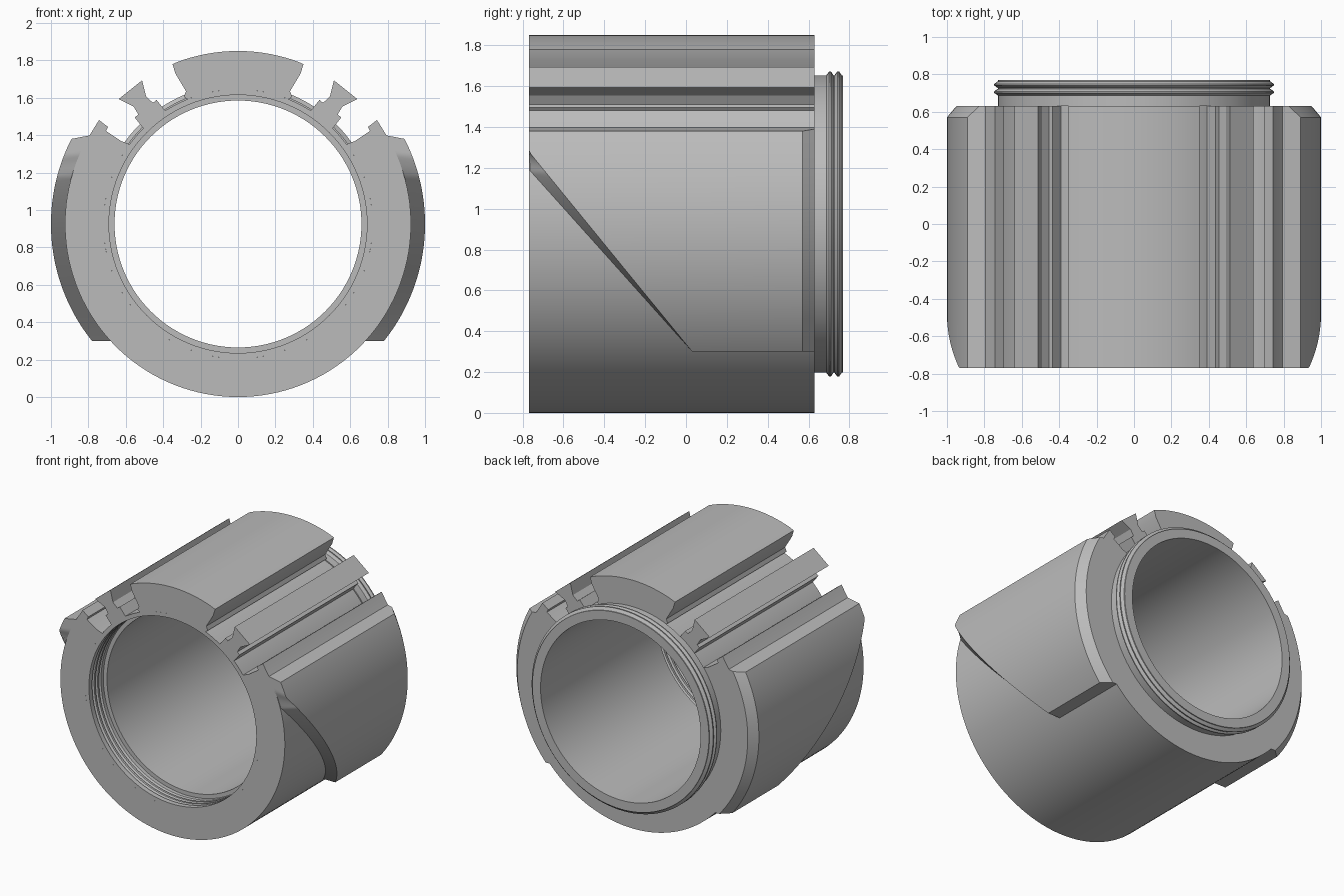
import bpy, bmesh
from math import sin, cos, radians, sqrt, asin

if "Cube" in bpy.data.objects:
    bpy.data.objects.remove(bpy.data.objects["Cube"])

AXIS_Z = 0.925          # height of the bore axis
R_FLOOR, R_BODY, R_WING = 0.72, 0.925, 1.0
FRONT, BACK, END = -0.77, 0.63, 0.77

steel = bpy.data.materials.new("steel grey")
steel.use_nodes = True
GREY = (0.5, 0.5, 0.5, 1)
steel.diffuse_color = GREY
steel.node_tree.nodes["Principled BSDF"].inputs["Base Color"].default_value = GREY


def finish(bm, name):
    bmesh.ops.recalc_face_normals(bm, faces=bm.faces[:])
    mesh = bpy.data.meshes.new(name)
    bm.to_mesh(mesh)
    bm.free()
    mesh.materials.append(steel)
    obj = bpy.data.objects.new(name, mesh)
    bpy.context.collection.objects.link(obj)
    bpy.ops.object.select_all(action='DESELECT')
    bpy.context.view_layer.objects.active = obj
    obj.select_set(True)
    bpy.ops.object.shade_smooth_by_angle(angle=radians(25))
    return obj


def arc(radius, start, end, steps):
    """Points on a circle round the bore axis, angles in degrees from +x."""
    angles = [radians(start + (end - start) * i / steps) for i in range(steps + 1)]
    return [(radius * cos(a), AXIS_Z + radius * sin(a)) for a in angles]


def mirrored(points):
    return [(-x, z) for x, z in reversed(points)]


def extrude(name, outline):
    """Extrude an x-z outline along the body length."""
    bm = bmesh.new()
    face = bm.faces.new([bm.verts.new((x, FRONT, z)) for x, z in outline])
    new = bmesh.ops.extrude_face_region(bm, geom=[face])["geom"]
    verts = [v for v in new if isinstance(v, bmesh.types.BMVert)]
    bmesh.ops.translate(bm, verts=verts, vec=(0, BACK - FRONT, 0))
    return finish(bm, name)


def loft(name, sections, closed=False):
    """Join closed cross-sections in order, capping the ends when open."""
    bm = bmesh.new()
    rings = [[bm.verts.new(p) for p in s] for s in sections]
    n = len(rings[0])
    pairs = list(zip(rings, rings[1:]))
    if closed:
        pairs.append((rings[-1], rings[0]))
    for a, b in pairs:
        for i in range(n):
            j = (i + 1) % n
            bm.faces.new((a[i], a[j], b[j], b[i]))
    if not closed:
        bm.faces.new(rings[0])
        bm.faces.new(rings[-1])
    return finish(bm, name)


# Threaded sleeve: bore, grooved front socket and rear spigot
profile = [(0.69, FRONT)]
for y in (-0.72, -0.68, -0.64):
    profile += [(0.69, y - 0.012), (0.705, y), (0.69, y + 0.012)]
profile += [(0.69, -0.6), (0.66, -0.6), (0.66, END), (0.728, END)]
for y in (0.745, 0.705):
    profile += [(0.728, y + 0.018), (0.748, y + 0.004), (0.748, y - 0.004), (0.728, y - 0.018)]
profile += [(0.728, BACK), (R_FLOOR, BACK), (R_FLOOR, FRONT)]
SEGMENTS = 112
sections = []
for i in range(SEGMENTS):
    a = radians(360 * i / SEGMENTS)
    sections.append([(r * cos(a), y, AXIS_Z + r * sin(a)) for r, y in profile])
loft("threaded_sleeve", sections, closed=True)

# Lower body, a C shape ending in hooked slot walls
hook = [(0.626, 1.369), (0.706, 1.422), (0.695, 1.444), (0.743, 1.481), (0.79, 1.405)]
extrude("lower_body", hook + arc(R_BODY, 31, -211, 90) + mirrored(hook)
        + arc(R_FLOOR, -216.3, 36.3, 90))

# Wide top block with undercut sides
side = [(0.35, 1.78), (0.335, 1.73), (0.278, 1.635), (0.29, 1.605), (0.268, 1.59)]
extrude("top_block", side + arc(R_FLOOR, 68.3, 111.7, 16) + mirrored(side)
        + arc(R_BODY, 112, 68, 20)[1:-1])

# Dovetail rails in the slots, drawn as (radius, offset) and turned into place
half = [(0.92, 0.08), (0.84, 0.043), (0.79, 0.05), (0.79, 0.075), (0.71, 0.075)]
rail = half + [(r, -t) for r, t in reversed(half)]
tilt = radians(38.7)
for label, s in (("left", 1), ("right", -1)):
    extrude(label + "_rail", [(s * (r * sin(tilt) + t * cos(tilt)),
                               AXIS_Z + r * cos(tilt) - t * sin(tilt)) for r, t in rail])

# Raised side wings: slanted front edge, bevelled rear edge
def on_circle(radius, z):
    return sqrt(radius ** 2 - (z - AXIS_Z) ** 2)


def slanted(z, top):
    return max(FRONT, 0.03 - 0.8 * (z - 0.3) / (top - 0.3))


Z_LOW, Z_TOP, STEPS = 0.3, 1.38, 56
low, high = asin(Z_LOW - AXIS_Z), asin(Z_TOP - AXIS_Z)
for label, s in (("left", 1), ("right", -1)):
    sections = []
    for i in range(STEPS + 1):
        z = AXIS_Z + sin(low + (high - low) * i / STEPS)
        rise = 0.02 * i / STEPS
        inner = on_circle(0.918, z + rise)
        bevel = on_circle(0.95, z + rise / 2)
        outer = on_circle(R_WING, z)
        sections.append([
            (s * inner, slanted(z, 1.17), z + rise),
            (s * outer, slanted(z, 1.28), z),
            (s * outer, 0.57, z),
            (s * bevel, BACK, z + rise / 2),
            (s * inner, BACK, z + rise)])
    loft(label + "_wing", sections)
